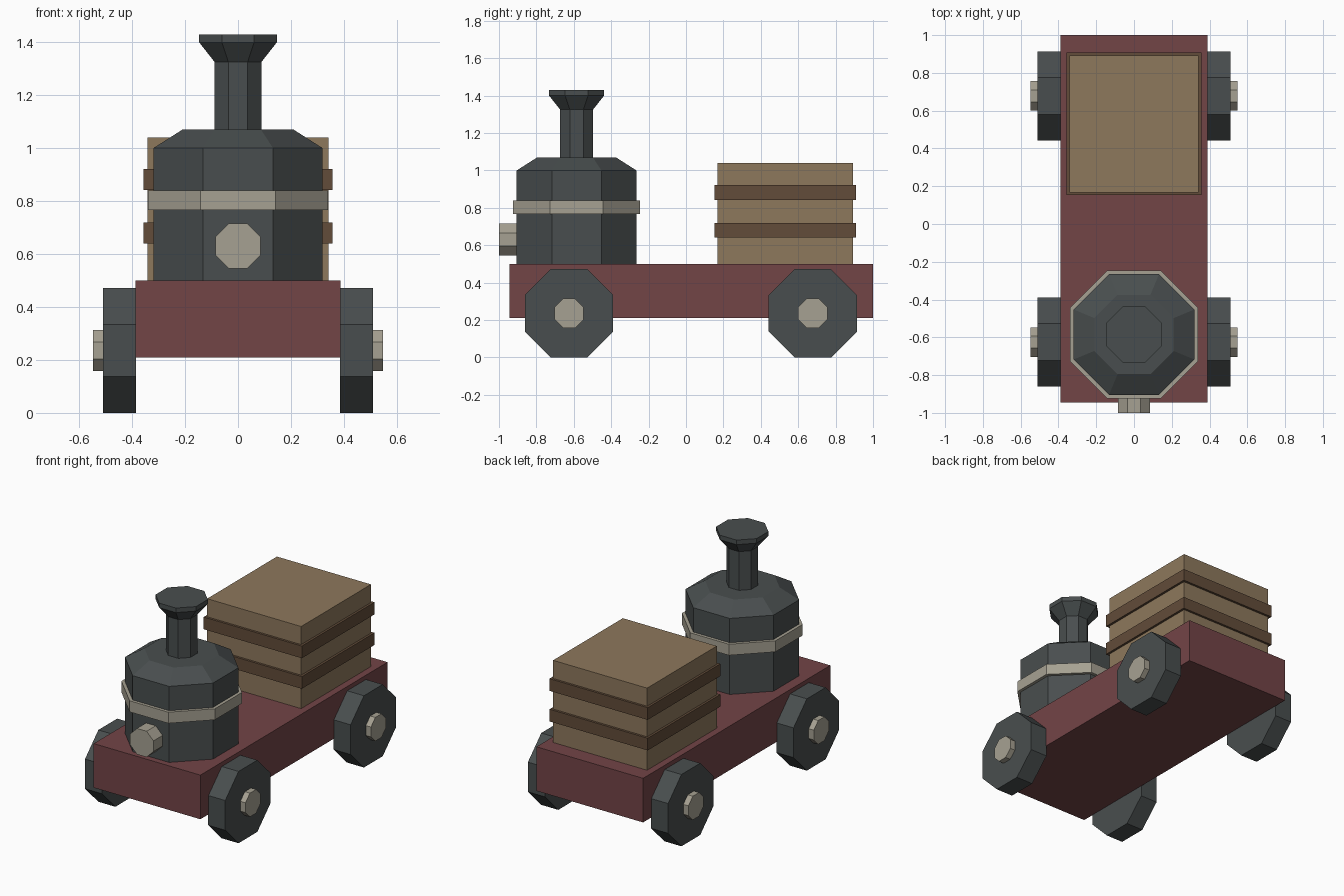
import bpy
import bmesh
import math
from mathutils import Matrix, Vector

cube = bpy.data.objects.get("Cube")
if cube:
    bpy.data.objects.remove(cube, do_unlink=True)


def make_material(name, colour):
    mat = bpy.data.materials.new(name)
    mat.use_nodes = True
    mat.diffuse_color = (*colour, 1)
    mat.node_tree.nodes["Principled BSDF"].inputs["Base Color"].default_value = (*colour, 1)
    return mat


IRON = make_material("iron grey", (0.066, 0.076, 0.077))
RED = make_material("dull red", (0.171, 0.058, 0.062))
WOOD = make_material("crate wood", (0.27, 0.188, 0.107))
SLAT = make_material("dark wood", (0.122, 0.072, 0.041))
CREAM = make_material("cream metal", (0.381, 0.356, 0.287))


def add_object(name, bm, mat):
    bmesh.ops.recalc_face_normals(bm, faces=bm.faces)
    mesh = bpy.data.meshes.new(name)
    bm.to_mesh(mesh)
    bm.free()
    mesh.materials.append(mat)
    obj = bpy.data.objects.new(name, mesh)
    bpy.context.collection.objects.link(obj)
    return obj


def box(name, low, high, mat):
    low, high = Vector(low), Vector(high)
    bm = bmesh.new()
    bmesh.ops.create_cube(bm, size=1)
    bmesh.ops.scale(bm, vec=high - low, verts=bm.verts)
    bmesh.ops.translate(bm, vec=(low + high) / 2, verts=bm.verts)
    return add_object(name, bm, mat)


def octagon(name, profile, mat, centre=(0, 0, 0), turn=Matrix()):
    """Eight-sided solid from (flat radius, height) rings, turned onto its axis."""
    bm = bmesh.new()
    step = math.pi / 4
    rings = []
    for flat, height in profile:
        r = flat / math.cos(step / 2)
        rings.append([bm.verts.new((r * math.cos((i + 0.5) * step),
                                    r * math.sin((i + 0.5) * step), height))
                      for i in range(8)])
    for a, b in zip(rings, rings[1:]):
        for i in range(8):
            j = (i + 1) % 8
            bm.faces.new((a[i], a[j], b[j], b[i]))
    bm.faces.new(rings[0][::-1])
    bm.faces.new(rings[-1])
    bm.transform(Matrix.Translation(centre) @ turn)
    return add_object(name, bm, mat)


# Wagon bed
box("wagon_bed", (-0.388, -0.945, 0.21), (0.388, 1.0, 0.5), RED)

# Boiler with sloped shoulder, band and flared chimney
BOILER = (0, -0.585, 0)
octagon("boiler", [(0.32, 0.5), (0.32, 1.0), (0.21, 1.07)], IRON, BOILER)
octagon("boiler_band", [(0.34, 0.767), (0.34, 0.84)], CREAM, BOILER)
octagon("chimney", [(0.088, 1.06), (0.088, 1.325), (0.147, 1.4), (0.147, 1.43)], IRON, BOILER)

# Front lamp
octagon("front_lamp", [(0.085, 0), (0.085, 0.12)], CREAM, (0, -0.88, 0.63),
        Matrix.Rotation(math.pi / 2, 4, "X"))

# Crate with two slat bands
box("crate", (-0.342, 0.168, 0.5), (0.342, 0.893, 1.04), WOOD)
for label, z in (("lower", 0.64), ("upper", 0.841)):
    box(label + "_crate_slat", (-0.357, 0.153, z), (0.357, 0.908, z + 0.08), SLAT)

# Wheels and hubs
for side, sign in (("left", 1), ("right", -1)):
    turn = Matrix.Rotation(sign * math.pi / 2, 4, "Y")
    for end, y in (("front", -0.625), ("back", 0.678)):
        centre = (0, y, 0.236)
        octagon(f"{end}_{side}_wheel", [(0.236, 0.386), (0.236, 0.51)], IRON, centre, turn)
        octagon(f"{end}_{side}_hub", [(0.078, 0.5), (0.078, 0.547)], CREAM, centre, turn)
